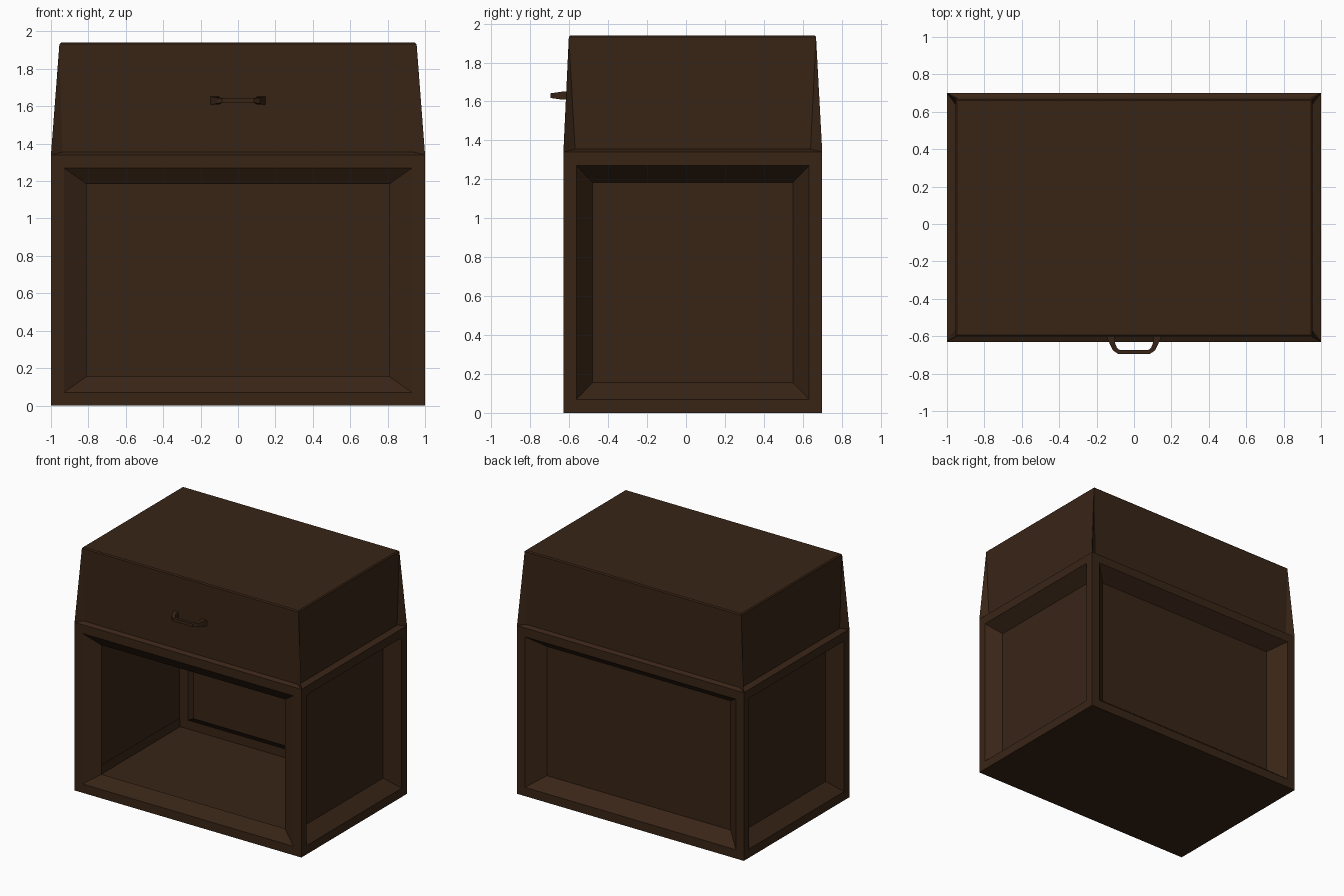
import bpy, bmesh
from mathutils import Vector

if "Cube" in bpy.data.objects:
    bpy.data.objects.remove(bpy.data.objects["Cube"])

wood = bpy.data.materials.new("dark_wood")
wood.diffuse_color = (0.04, 0.018, 0.008, 1)
wood.use_nodes = True
wood.node_tree.nodes["Principled BSDF"].inputs["Base Color"].default_value = wood.diffuse_color

X, Y0, Y1, H, TOP = 1.0, -0.63, 0.70, 1.34, 1.94


def finish(name, bm):
    bmesh.ops.remove_doubles(bm, verts=bm.verts, dist=0.0005)
    bmesh.ops.recalc_face_normals(bm, faces=bm.faces)
    me = bpy.data.meshes.new(name)
    bm.to_mesh(me)
    bm.free()
    ob = bpy.data.objects.new(name, me)
    bpy.context.collection.objects.link(ob)
    me.materials.append(wood)
    return ob


def face(bm, pts):
    bm.faces.new([bm.verts.new(p) for p in pts])


def bridge(bm, a, b):
    for i in range(4):
        j = (i + 1) % 4
        face(bm, [a[i], a[j], b[j], b[i]])


def wall(bm, p, q, rim, inner, depth, panel=True):
    """Wall from ground point p to q: flat rim, sloped frame, recessed panel."""
    p, q = Vector(p), Vector(q)
    u = (q - p).normalized()
    n = Vector((-u.y, u.x, 0))           # points into the cabinet
    L = (q - p).length

    def ring(mu, mz0, mz1, d):
        return [p + u * s + n * d + Vector((0, 0, z)) for s, z in
                ((mu, mz0), (L - mu, mz0), (L - mu, H - mz1), (mu, H - mz1))]
    r0 = ring(0, 0, 0, 0)
    r1 = ring(rim, 0.07, 0.07, 0)
    r2 = ring(inner, 0.155, 0.155, depth)
    bridge(bm, r0, r1)
    bridge(bm, r1, r2)
    if panel:
        face(bm, r2)


# Lower cabinet: open front, recessed panels on the sides and back
base = [(-X, Y0, 0), (X, Y0, 0), (X, Y1, 0), (-X, Y1, 0)]
bm = bmesh.new()
wall(bm, base[0], base[1], 0.07, 0.19, 0.065, panel=False)
wall(bm, base[1], base[2], 0.067, 0.15, 0.105)
wall(bm, base[2], base[3], 0.07, 0.19, 0.105)
wall(bm, base[3], base[0], 0.067, 0.15, 0.105)
face(bm, base)
finish("cabinet_body", bm)

# Upper drawer box: flared corners, upright panels standing behind a narrow ledge
bm = bmesh.new()


def rect(x, y0, y1, z):
    return [Vector(v) for v in ((-x, y0, z), (x, y0, z), (x, y1, z), (-x, y1, z))]


low = rect(X, Y0, Y1, H)
high = rect(0.955, -0.602, 0.668, TOP - 0.008)
cap = rect(0.947, -0.594, 0.660, TOP)
bridge(bm, high, cap)
face(bm, cap)
for i in range(4):
    j = (i + 1) % 4
    along = (low[j] - low[i]).normalized()
    inward = Vector((-along.y, along.x, 0))
    setback = 0.045 if i % 2 else 0.03
    lift = inward * setback + Vector((0, 0, 0.015))
    a = low[i] + along * 0.06 + lift
    b = low[j] - along * 0.06 + lift
    face(bm, [low[i], low[j], b, a])          # ledge
    face(bm, [a, b, high[j], high[i]])        # panel
    face(bm, [low[i], a, high[i]])            # corner slivers
    face(bm, [low[j], high[j], b])
finish("drawer_box", bm)

# Handle: square bar swept along a bent path, thicker at the feet
bm = bmesh.new()
path = [  # outer x, outer y, inner x, inner y, half height
    (0.150, -0.595, 0.105, -0.595, 0.022),
    (0.130, -0.640, 0.100, -0.640, 0.020),
    (0.112, -0.676, 0.092, -0.660, 0.015),
    (0.085, -0.695, 0.078, -0.673, 0.012)]
path += [(-a, b, -c, d, h) for a, b, c, d, h in reversed(path)]
ZC = 1.63
rings = [[(a, b, ZC - h), (c, d, ZC - h), (c, d, ZC + h), (a, b, ZC + h)]
         for a, b, c, d, h in path]
for r, s in zip(rings, rings[1:]):
    bridge(bm, r, s)
face(bm, rings[0])
face(bm, rings[-1])
finish("drawer_handle", bm)
